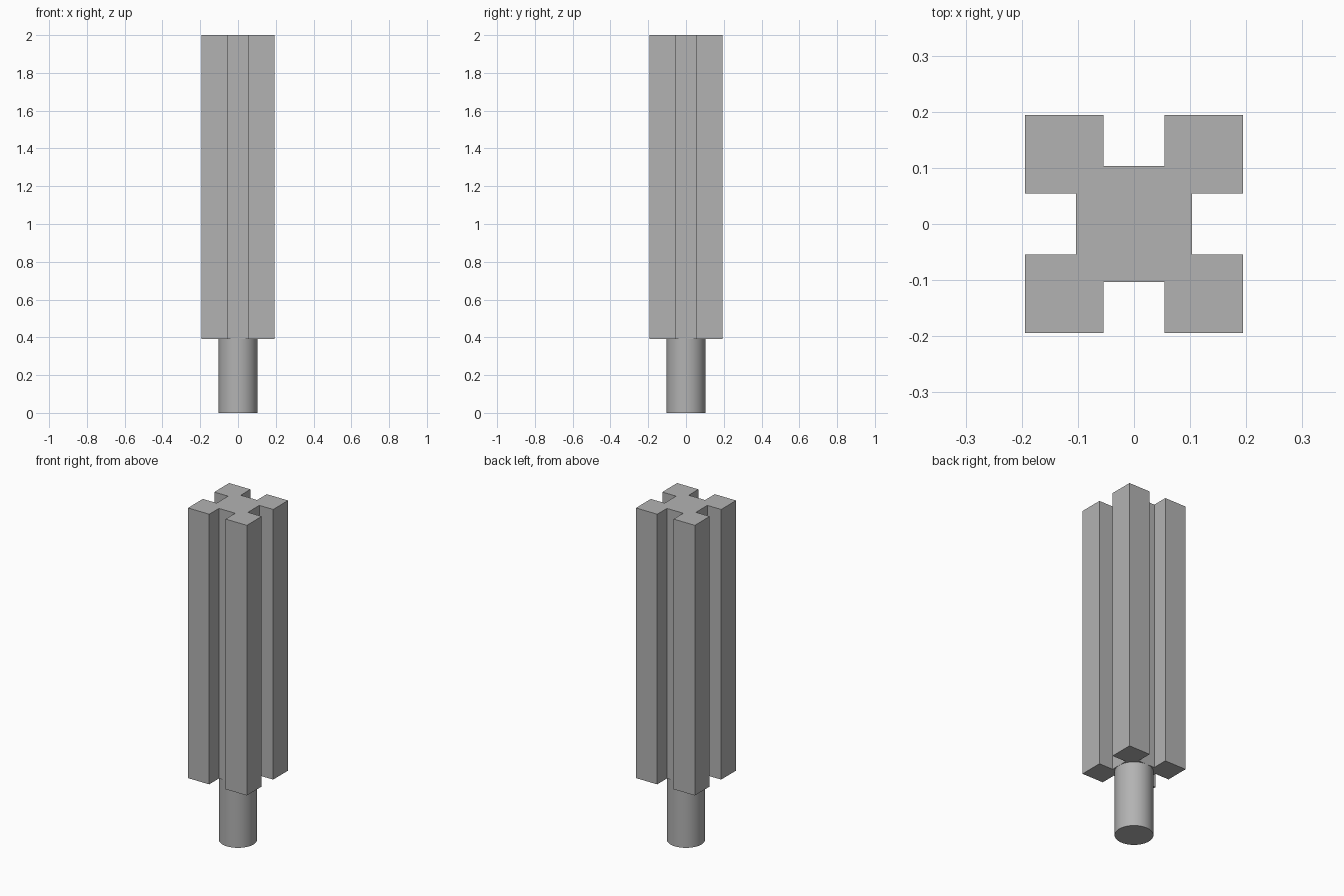
import bpy, bmesh
from math import pi
from mathutils import Matrix, Vector

cube = bpy.data.objects.get("Cube")
if cube:
    bpy.data.objects.remove(cube, do_unlink=True)

HALF, SLOT, CORE = 0.194, 0.054, 0.103   # half width, half slot width, slot floor
SHOULDER, TOP = 0.39, 2.0

grey = bpy.data.materials.new("plain_grey")
grey.use_nodes = True
grey.diffuse_color = (0.45, 0.45, 0.45, 1)
grey.node_tree.nodes["Principled BSDF"].inputs["Base Color"].default_value = (0.45, 0.45, 0.45, 1)


def finish(name, bm):
    bmesh.ops.recalc_face_normals(bm, faces=bm.faces)
    mesh = bpy.data.meshes.new(name)
    bm.to_mesh(mesh)
    bm.free()
    mesh.materials.append(grey)
    obj = bpy.data.objects.new(name, mesh)
    bpy.context.collection.objects.link(obj)
    return obj


# Slotted square bar: one corner profile turned four times, then extruded
corner = [(CORE, SLOT), (HALF, SLOT), (HALF, HALF), (SLOT, HALF), (SLOT, CORE)]
corner.insert(0, (CORE, -SLOT))
bm = bmesh.new()
outline = []
for i in range(4):
    turn = Matrix.Rotation(i * pi / 2, 3, 'Z')
    # the last corner point is the first point of the next turn
    outline += [bm.verts.new(turn @ Vector((x, y, 0)) + Vector((0, 0, SHOULDER)))
                for x, y in corner[:-1]]
base = bm.faces.new(outline)
extruded = bmesh.ops.extrude_face_region(bm, geom=[base], use_keep_orig=True)
bmesh.ops.translate(bm, vec=(0, 0, TOP - SHOULDER),
                    verts=[v for v in extruded["geom"] if isinstance(v, bmesh.types.BMVert)])
finish("slotted_bar", bm)

# Round shank under the bar
bm = bmesh.new()
bmesh.ops.create_cone(bm, cap_ends=True, segments=64, radius1=CORE, radius2=CORE,
                      depth=SHOULDER, matrix=Matrix.Translation((0, 0, SHOULDER / 2)))
shank = finish("round_shank", bm)
bpy.ops.object.select_all(action='DESELECT')
shank.select_set(True)
bpy.context.view_layer.objects.active = shank
bpy.ops.object.shade_smooth_by_angle()
